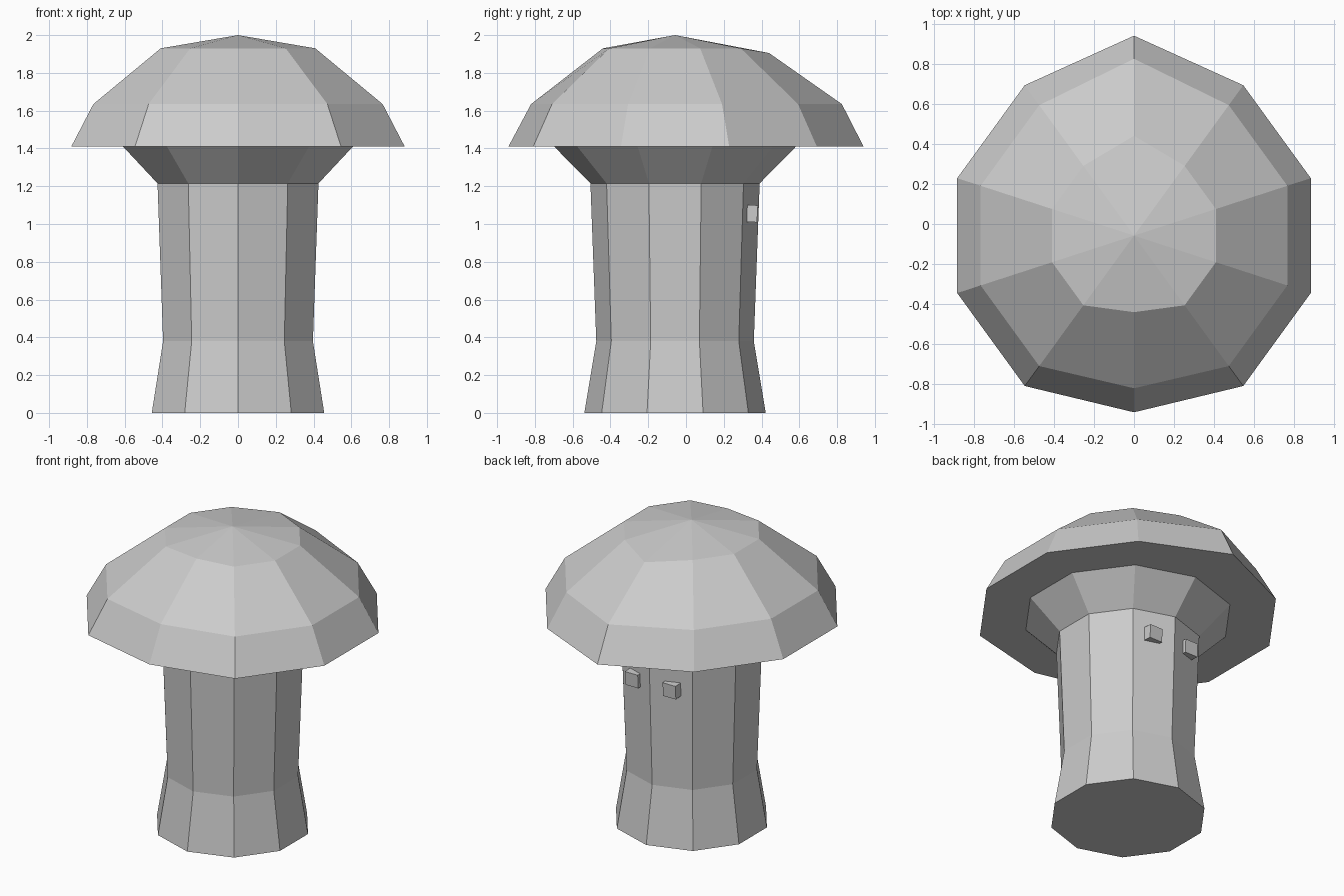
import bpy, bmesh, math

if "Cube" in bpy.data.objects:
    bpy.data.objects.remove(bpy.data.objects["Cube"])

SIDES, AXIS_Y = 10, -0.058


def ring(bm, r, z, front=None, back=None, back_z=None):
    """Ten-sided ring with corners on the front and back centre line."""
    vs = []
    for i in range(SIDES):
        a = math.radians(90) + i * math.tau / SIDES
        y, h = AXIS_Y + r * math.sin(a), z
        if i == 0:
            y, h = back or y, back_z or z
        if i == SIDES // 2:
            y = front or y
        vs.append(bm.verts.new((r * math.cos(a), y, h)))
    return vs


def skin(bm, rings):
    for lo, hi in zip(rings, rings[1:]):
        for i in range(SIDES):
            j = (i + 1) % SIDES
            bm.faces.new((lo[i], lo[j], hi[j], hi[i]))


def finish(bm, name):
    bmesh.ops.recalc_face_normals(bm, faces=bm.faces)
    me = bpy.data.meshes.new(name)
    bm.to_mesh(me)
    bm.free()
    ob = bpy.data.objects.new(name, me)
    bpy.context.collection.objects.link(ob)
    return ob


# Mushroom: stem, flared collar, flat underside and cap as one closed skin
bm = bmesh.new()
rings = [ring(bm, r, z) for r, z in
         ((0.48, 0), (0.417, 0.38), (0.448, 1.215), (0.64, 1.41))]
rings += [ring(bm, 0.928, 1.41, -0.94, 0.94),
          ring(bm, 0.805, 1.635, -0.82, 0.825),
          ring(bm, 0.43, 1.93, -0.44, 0.44, 1.905)]
skin(bm, rings)
bm.faces.new(rings[0])
apex = bm.verts.new((0, AXIS_Y, 2.0))
for i in range(SIDES):
    bm.faces.new((rings[-1][i], rings[-1][(i + 1) % SIDES], apex))
finish(bm, "mushroom_body")

# Eyes: two small blocks set into the back of the stem
for side, name in ((1, "right_eye"), (-1, "left_eye")):
    bm = bmesh.new()
    bmesh.ops.create_cube(bm, size=1)
    bmesh.ops.scale(bm, vec=(0.095, 0.09, 0.09), verts=bm.verts)
    eye = finish(bm, name)
    eye.location = (side * 0.14, 0.333, 1.056)
    eye.rotation_euler.x = math.radians(-3)
